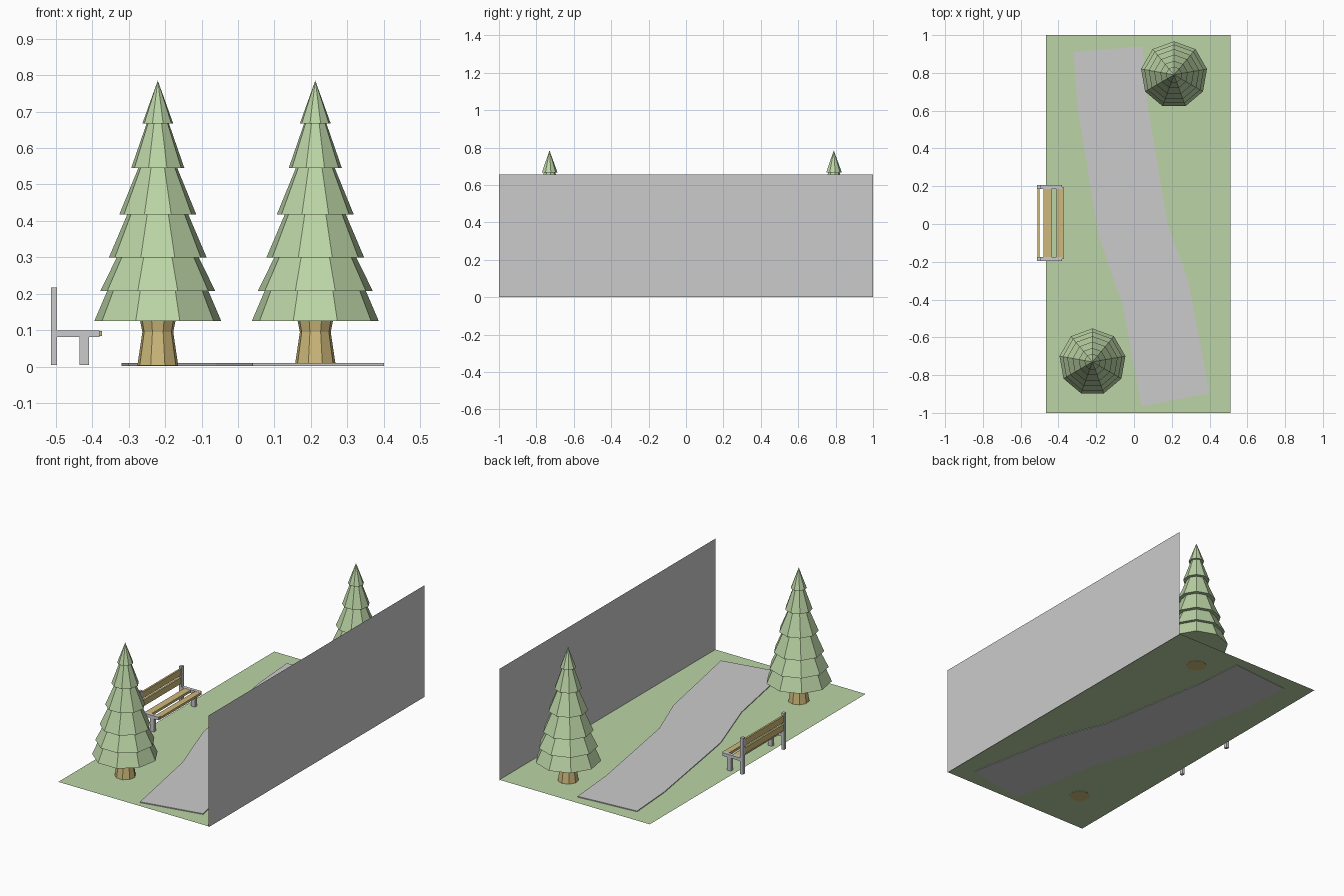
import bpy, bmesh
from math import sin, cos, pi

if "Cube" in bpy.data.objects:
    bpy.data.objects.remove(bpy.data.objects["Cube"])


def material(name, rgb):
    m = bpy.data.materials.new(name)
    m.diffuse_color = (*rgb, 1)
    m.use_nodes = True
    m.node_tree.nodes["Principled BSDF"].inputs["Base Color"].default_value = m.diffuse_color
    return m


GRASS = material("grass_green", (0.50, 0.66, 0.38))
LEAF = material("needle_green", (0.50, 0.66, 0.38))
WOOD = material("wood_brown", (0.62, 0.49, 0.20))


def finish(name, bm, mat=None):
    me = bpy.data.meshes.new(name)
    bm.to_mesh(me)
    bm.free()
    ob = bpy.data.objects.new(name, me)
    bpy.context.collection.objects.link(ob)
    if mat:
        me.materials.append(mat)
    return ob


def sheet(name, points, mat=None):
    bm = bmesh.new()
    bm.faces.new([bm.verts.new(p) for p in points])
    return finish(name, bm, mat)


def box(name, x, y, z, mat=None):
    bm = bmesh.new()
    bmesh.ops.create_cube(bm, size=1)
    for v in bm.verts:
        v.co = [a[0] + (c + 0.5) * (a[1] - a[0]) for c, a in zip(v.co, (x, y, z))]
    return finish(name, bm, mat)


def lathe(bm, cx, cy, profile, sides=9):
    """Closed low-poly stack of rings given as (radius, height)."""
    rings = []
    for r, z in profile:
        if r == 0:
            rings.append([bm.verts.new((cx, cy, z))])
        else:
            angles = [pi / 2 + 2 * pi * i / sides for i in range(sides)]
            rings.append([bm.verts.new((cx + r * cos(a), cy + r * sin(a), z)) for a in angles])
    for a, b in zip(rings, rings[1:]):
        for i in range(sides):
            j = (i + 1) % sides
            if len(b) == 1:
                bm.faces.new((a[i], a[j], b[0]))
            else:
                bm.faces.new((a[i], a[j], b[j], b[i]))
    bm.faces.new(rings[0][::-1])
    if len(rings[-1]) > 1:
        bm.faces.new(rings[-1])


# Lawn and side wall
sheet("lawn", [(-0.465, -1, 0.005), (0.51, -1, 0.005), (0.51, 1, 0.005), (-0.465, 1, 0.005)], GRASS)
sheet("side_wall", [(0.51, -1, 0), (0.51, 1, 0), (0.51, 1, 0.655), (0.51, -1, 0.655)])

# Winding path
outline = [(-0.32, 0.91), (-0.30, 0.63), (-0.19, -0.05), (-0.06, -0.43), (0.04, -0.965),
           (0.40, -0.895), (0.285, -0.29), (0.18, -0.01), (0.07, 0.64), (0.045, 0.94)]
path = sheet("path", [(x, y, 0.010) for x, y in outline])
solid = path.modifiers.new("thickness", "SOLIDIFY")
solid.thickness = 0.008
solid.offset = -1

# Fir trees: tiers are (lower radius, lower z, upper radius, upper z)
TIERS = [(0.177, 0.125, 0.140, 0.210), (0.160, 0.208, 0.113, 0.302),
         (0.136, 0.300, 0.084, 0.420), (0.107, 0.418, 0.053, 0.548),
         (0.074, 0.545, 0.030, 0.670), (0.043, 0.667, 0, 0.785)]
for tag, cx, cy in (("front", -0.22, -0.73), ("back", 0.212, 0.79)):
    bm = bmesh.new()
    lathe(bm, cx, cy, [(0.057, 0.003), (0.043, 0.095), (0.051, 0.135)])
    finish(tag + "_tree_trunk", bm, WOOD)
    bm = bmesh.new()
    for r0, z0, r1, z1 in TIERS:
        lathe(bm, cx, cy, [(r0, z0), (r1, z1)])
    finish(tag + "_tree_branches", bm, LEAF)

# Bench side frames
for tag, y in (("left", (0.186, 0.206)), ("right", (-0.195, -0.175))):
    box(tag + "_back_post", (-0.513, -0.496), y, (0.005, 0.218))
    box(tag + "_seat_rail", (-0.496, -0.38), y, (0.081, 0.099))
    box(tag + "_front_leg", (-0.435, -0.409), y, (0.005, 0.081))

# Bench slats
SPAN = (-0.185, 0.196)
for i, x in enumerate([(-0.478, -0.437), (-0.409, -0.373)]):
    box(f"seat_slat_{i + 1}", x, SPAN, (0.084, 0.098), WOOD)
for i, z in enumerate([(0.118, 0.154), (0.166, 0.204)]):
    box(f"back_slat_{i + 1}", (-0.511, -0.500), SPAN, z, WOOD)
